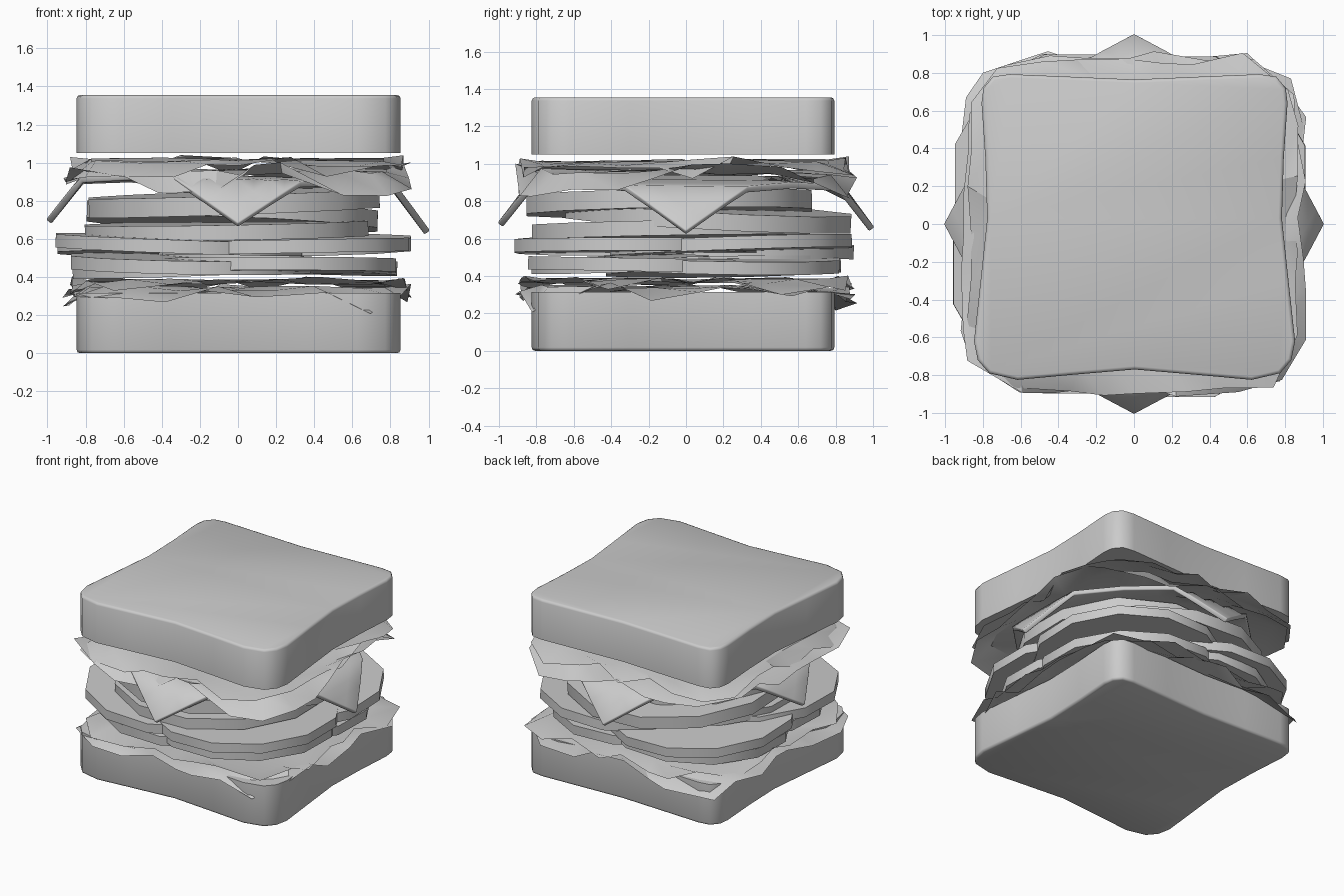
import bpy, bmesh, math, random
from mathutils import Matrix

if "Cube" in bpy.data.objects:
    bpy.data.objects.remove(bpy.data.objects["Cube"])


def finish(name, bm, angle=35, thickness=0.0, bevel=0.0):
    bmesh.ops.recalc_face_normals(bm, faces=bm.faces)
    me = bpy.data.meshes.new(name)
    bm.to_mesh(me)
    bm.free()
    ob = bpy.data.objects.new(name, me)
    bpy.context.collection.objects.link(ob)
    if thickness:
        m = ob.modifiers.new("Thickness", 'SOLIDIFY')
        m.thickness, m.offset = thickness, 0
    if bevel:
        m = ob.modifiers.new("Soft edge", 'BEVEL')
        m.width, m.segments, m.limit_method = bevel, 2, 'ANGLE'
        m.angle_limit = math.radians(60)
    bpy.ops.object.select_all(action='DESELECT')
    ob.select_set(True)
    bpy.context.view_layer.objects.active = ob
    bpy.ops.object.shade_smooth_by_angle(angle=math.radians(angle))
    return ob


# Bread: half outline of the toast shape, mirrored left to right
HALF = [(0, -0.77), (0.35, -0.80), (0.62, -0.825), (0.77, -0.79), (0.83, -0.72),
        (0.85, -0.62), (0.815, -0.3), (0.78, 0.03), (0.79, 0.35), (0.81, 0.64),
        (0.80, 0.72), (0.75, 0.78), (0.66, 0.793), (0.35, 0.78), (0, 0.765)]


def bread(name, z0, z1, rim_z):
    outline = HALF + [(-x, y) for x, y in HALF[-2:0:-1]]
    bm = bmesh.new()
    base = bm.faces.new([bm.verts.new((x + 0.003, y, z0)) for x, y in outline])
    ret = bmesh.ops.extrude_face_region(bm, geom=[base])
    top = [v for v in ret['geom'] if isinstance(v, bmesh.types.BMVert)]
    bmesh.ops.translate(bm, vec=(0, 0, z1 - z0), verts=top)
    # Round only the crust rim facing away from the filling
    rim = [e for e in bm.edges if all(abs(v.co.z - rim_z) < 1e-4 for v in e.verts)]
    bmesh.ops.bevel(bm, geom=rim, offset=0.018, segments=2, profile=0.5, affect='EDGES')
    finish(name, bm, 50)


# Lettuce: crumpled rounded-square sheet with a frilly drooping edge
def lettuce(name, z, size, droop, lift, corner_drop, seed):
    rng = random.Random(seed)
    n, rings = 28, [(0.45, 0.0), (0.88, 0.2), (1.0, 1.0)]
    bm = bmesh.new()
    centre = bm.verts.new((0, 0, z))
    prev = None
    for radius, loose in rings:
        ring = []
        for i in range(n):
            a = 2 * math.pi * (i + 0.5 * rng.random()) / n
            c, s = math.cos(a), math.sin(a)
            r = radius * size / (abs(c) ** 7 + abs(s) ** 7) ** (1 / 7)
            r *= 1 + loose * rng.uniform(-0.03, 0.05)
            corner = abs(math.sin(2 * a)) ** 4
            dz = rng.uniform(-0.012, 0.012)
            dz += loose * (rng.uniform(-droop, lift) - corner_drop * corner)
            ring.append(bm.verts.new((r * c, r * s, z + dz)))
        for i in range(n):
            j = (i + 1) % n
            if prev:
                bm.faces.new((prev[i], ring[i], ring[j], prev[j]))
            else:
                bm.faces.new((centre, ring[i], ring[j]))
        prev = ring
    finish(name, bm, 30)


# Round slices: low-sided tilted discs
def disc(name, x, y, z, r, h, sides, tilt_x=0, tilt_y=0, spin=0):
    bm = bmesh.new()
    mat = (Matrix.Translation((x, y, z)) @ Matrix.Rotation(math.radians(tilt_x), 4, 'X')
           @ Matrix.Rotation(math.radians(tilt_y), 4, 'Y')
           @ Matrix.Rotation(math.radians(spin), 4, 'Z'))
    bmesh.ops.create_cone(bm, cap_ends=True, segments=sides, radius1=r, radius2=r,
                          depth=h, matrix=mat)
    finish(name, bm, 32)


# Cheese: square turned 45 degrees whose corners hang over the filling
def cheese(name, z, reach, fold):
    bm = bmesh.new()
    n = 14
    bmesh.ops.create_grid(bm, x_segments=n, y_segments=n, size=reach / math.sqrt(2))
    bmesh.ops.rotate(bm, verts=bm.verts, matrix=Matrix.Rotation(math.pi / 4, 3, 'Z'))
    for v in bm.verts:
        x, y = v.co.x, v.co.y
        d = max(abs(x), abs(y))
        over = max(0, d - fold)
        k = (fold + 0.53 * over) / d if over else 1
        if abs(x) > abs(y):
            v.co.x *= k
        else:
            v.co.y *= k
        v.co.z = z - 0.62 * over - 0.07 * max(0, d - 0.5) - 0.025 * x - 0.01 * y
    finish(name, bm, 40, thickness=0.035, bevel=0.008)


bread("bottom_bread", 0, 0.315, 0)
bread("top_bread", 1.05, 1.355, 1.355)

lettuce("lower_lettuce_a", 0.34, 0.88, 0.09, 0.06, 0.05, 1)
lettuce("lower_lettuce_b", 0.38, 0.86, 0.07, 0.04, 0.03, 2)
lettuce("upper_lettuce_a", 0.96, 0.88, 0.12, 0.07, 0.04, 3)
lettuce("upper_lettuce_b", 1.015, 0.87, 0.11, 0.03, 0.03, 5)

# Four overlapping tomato slices in each of two layers
tomato = [(0.25, -0.27, 0.56, 0, -1), (-0.31, -0.25, 0.57, 1, 2),
          (-0.30, 0.25, 0.55, -2, 1), (0.26, 0.24, 0.565, 2, -1)]
for i, (x, y, z, tx, ty) in enumerate(tomato):
    disc(f"tomato_slice_{i + 1}", x, y, z, 0.67, 0.07, 12, tx, ty, 15)
    disc(f"lower_slice_{i + 1}", x * 0.8, y * 0.8, z - 0.1, 0.65, 0.07, 12, ty, tx, 15)

# Meat slices under the cheese
disc("meat_slice_1", -0.06, -0.08, 0.645, 0.77, 0.08, 12, 1, -1, 15)
disc("meat_slice_2", -0.03, 0.12, 0.72, 0.79, 0.09, 12, -3, 2, 15)
disc("meat_slice_3", -0.02, -0.09, 0.79, 0.79, 0.1, 12, 1, -2, 15)

cheese("cheese_slice", 0.91, 1.15, 0.82)
